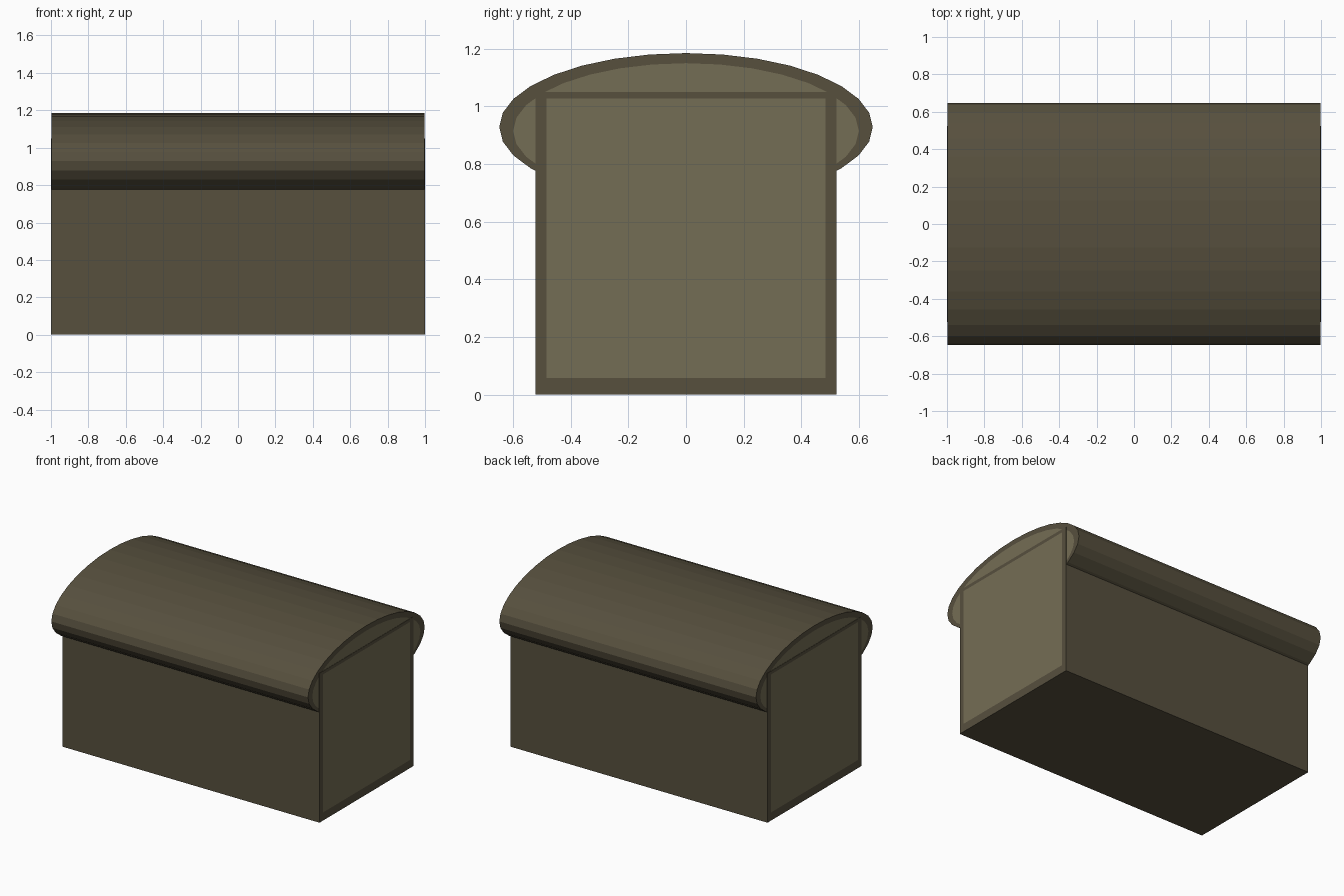
import bpy, bmesh, math

if "Cube" in bpy.data.objects:
    bpy.data.objects.remove(bpy.data.objects["Cube"])


def material(name, color):
    m = bpy.data.materials.new(name)
    m.diffuse_color = (*color, 1)
    m.use_nodes = True
    m.node_tree.nodes["Principled BSDF"].inputs["Base Color"].default_value = m.diffuse_color
    return m


crust = material("crust", (0.095, 0.08, 0.048))
crumb = material("crumb", (0.175, 0.155, 0.09))


def loaf_part(name, outer, inner, half_length):
    """Extrude a (y, z) profile along x; each end is a crust rim around a crumb face."""
    bm = bmesh.new()
    rings = {}
    for s in (-1, 1):
        o = [bm.verts.new((s * half_length, y, z)) for y, z in outer]
        i = [bm.verts.new((s * half_length, y, z)) for y, z in inner]
        rings[s] = o
        n = len(o)
        for k in range(n):
            j = (k + 1) % n
            bm.faces.new((o[k], o[j], i[j], i[k]))
        bm.faces.new(i).material_index = 1
    for k in range(n):
        j = (k + 1) % n
        bm.faces.new((rings[-1][k], rings[-1][j], rings[1][j], rings[1][k]))
    bmesh.ops.recalc_face_normals(bm, faces=bm.faces)
    mesh = bpy.data.meshes.new(name)
    bm.to_mesh(mesh)
    bm.free()
    mesh.materials.append(crust)
    mesh.materials.append(crumb)
    ob = bpy.data.objects.new(name, mesh)
    bpy.context.collection.objects.link(ob)
    return ob


def rect(w, z0, z1):
    return [(-w, z0), (w, z0), (w, z1), (-w, z1)]


def ellipse(a, b, zc, n=32):
    return [(a * math.cos(2 * math.pi * k / n), zc + b * math.sin(2 * math.pi * k / n))
            for k in range(n)]


# Square lower loaf, its ends a hair in front of the domed top
loaf_part("loaf_body", rect(0.523, 0, 1.05), rect(0.484, 0.057, 1.027), 1.0)

# Puffed, overhanging top
loaf_part("loaf_top", ellipse(0.648, 0.257, 0.928), ellipse(0.6, 0.235, 0.915), 0.998)
